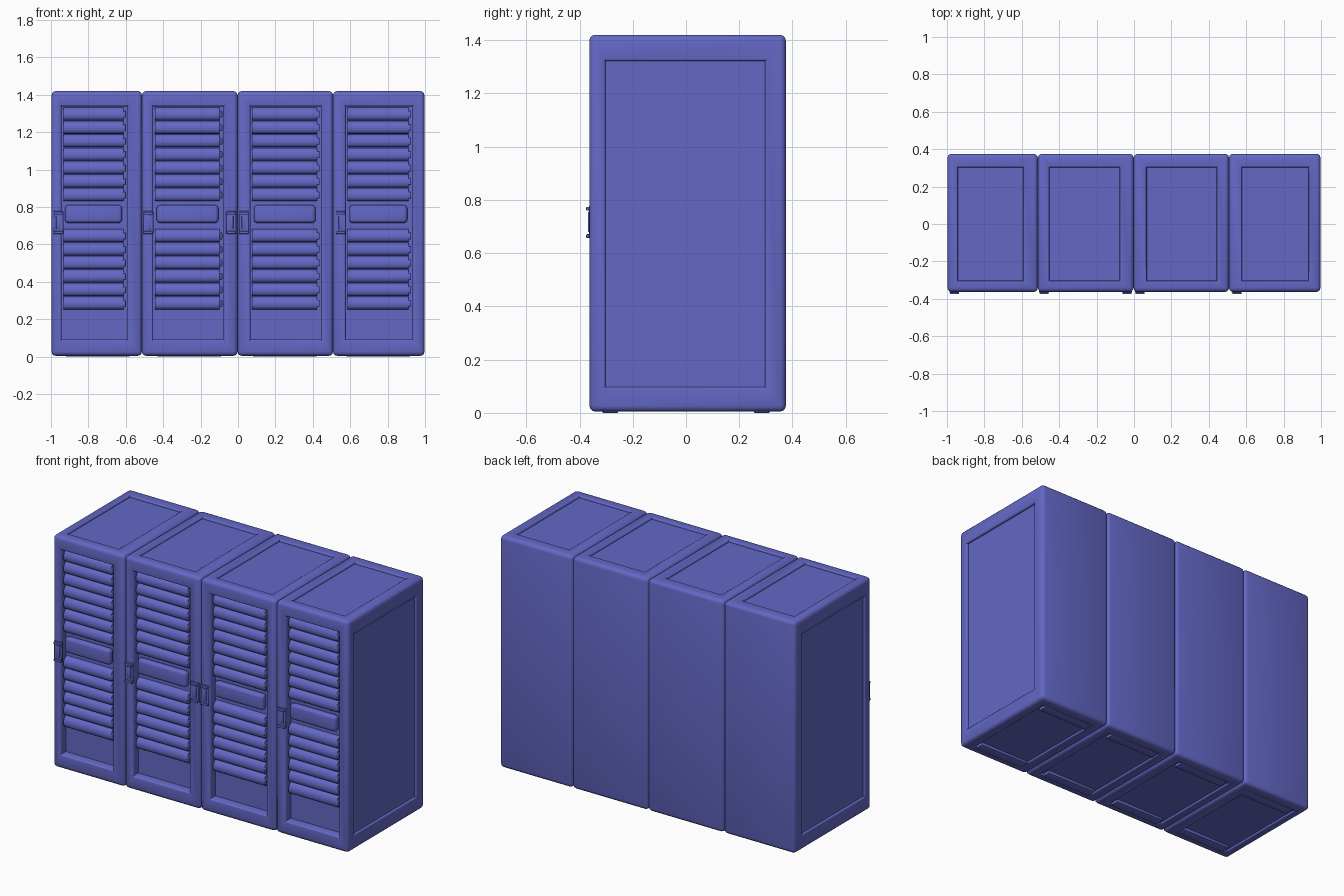
import bpy, bmesh, math
from mathutils import Vector

if "Cube" in bpy.data.objects:
    bpy.data.objects.remove(bpy.data.objects["Cube"])

blue = bpy.data.materials.new("indigo_blue")
blue.diffuse_color = (0.126, 0.138, 0.56, 1)
blue.use_nodes = True
blue.node_tree.nodes["Principled BSDF"].inputs["Base Color"].default_value = blue.diffuse_color

Y0, Y1, TOP = -0.363, 0.375, 1.42
# cabinet x range, front opening x range, handle centres
CABINETS = [
    ((-0.997, -0.514), (-0.94, -0.595), [-0.96]),
    ((-0.514, -0.002), (-0.45, -0.08), [-0.48, -0.037]),
    ((-0.002, 0.508), (0.07, 0.44), [0.032]),
    ((0.508, 0.997), (0.58, 0.93), [0.55]),
]


def finish(bm, name, angle=40):
    bmesh.ops.recalc_face_normals(bm, faces=bm.faces)
    me = bpy.data.meshes.new(name)
    bm.to_mesh(me)
    bm.free()
    me.materials.append(blue)
    ob = bpy.data.objects.new(name, me)
    bpy.context.collection.objects.link(ob)
    bpy.ops.object.select_all(action='DESELECT')
    ob.select_set(True)
    bpy.context.view_layer.objects.active = ob
    bpy.ops.object.shade_smooth_by_angle(angle=math.radians(angle))
    return ob


def box_bm(lo, hi, bevel, segs=3):
    bm = bmesh.new()
    bmesh.ops.create_cube(bm, size=1)
    for v in bm.verts:
        v.co = Vector([l + (c + 0.5) * (h - l) for c, l, h in zip(v.co, lo, hi)])
    if bevel:
        bmesh.ops.bevel(bm, geom=bm.edges[:], offset=bevel, segments=segs,
                        profile=0.5, affect='EDGES')
    return bm


def recess(bm, direction, lo, hi, depth):
    """Inset the big face looking along direction to the lo-hi rectangle, then sink it."""
    d = Vector(direction)
    bm.normal_update()
    f = max((f for f in bm.faces if f.normal.dot(d) > 0.99), key=lambda f: f.calc_area())
    lip = min(0.012, depth * 0.6)
    bmesh.ops.inset_individual(bm, faces=[f], thickness=0.02, depth=0)
    c = f.calc_center_median()
    for v in f.verts:
        for a in range(3):
            if abs(d[a]) < 0.5:
                v.co[a] = lo[a] - lip if v.co[a] < c[a] else hi[a] + lip
    # rounded lip followed by a straight wall
    bmesh.ops.inset_individual(bm, faces=[f], thickness=lip * 0.6, depth=-lip * 0.3)
    bmesh.ops.inset_individual(bm, faces=[f], thickness=lip * 0.4, depth=-lip * 0.7)
    if depth > lip:
        bmesh.ops.inset_individual(bm, faces=[f], thickness=0.0005, depth=lip - depth)


def slat(name, x0, x1, z0, z1):
    """Louver: drooping rounded profile in the yz plane, extruded along x."""
    yb, h = Y0 + 0.047, z1 - z0
    prof = [(yb, z1)]
    for i in range(1, 8):
        t = math.pi * i / 8
        prof.append((yb - 0.030 * math.sin(t) ** 0.8 - 0.004,
                     z0 + h * (0.5 + 0.5 * math.cos(t)) - 0.006 * math.sin(t)))
    prof.append((yb, z0))
    bm = bmesh.new()
    f = bm.faces.new([bm.verts.new((x0, y, z)) for y, z in prof])
    ext = bmesh.ops.extrude_face_region(bm, geom=[f])
    vs = [g for g in ext['geom'] if isinstance(g, bmesh.types.BMVert)]
    bmesh.ops.translate(bm, verts=vs, vec=(x1 - x0, 0, 0))
    finish(bm, name, 50)


for n, ((x0, x1), (a, b), handles) in enumerate(CABINETS, 1):
    # cabinet shell with recessed front, top, bottom and outer side panels
    bm = box_bm((x0, Y0, 0.005), (x1, Y1, TOP), 0.022)
    lo, hi = (a, -0.30, 0.095), (b, 0.30, 1.335)
    recess(bm, (0, -1, 0), lo, hi, 0.05)
    recess(bm, (0, 0, 1), lo, hi, 0.012)
    recess(bm, (0, 0, -1), lo, hi, 0.012)
    if n == 1:
        recess(bm, (-1, 0, 0), (0, -0.30, 0.10), (0, 0.295, 1.32), 0.014)
    if n == 4:
        recess(bm, (1, 0, 0), (0, -0.30, 0.10), (0, 0.295, 1.32), 0.014)
    finish(bm, f"cabinet_{n}")

    # louvers above and below the middle bar, each with an end knob
    rows = [1.333 - 0.072 * i for i in range(7)] + [0.682 - 0.072 * i for i in range(6)]
    for i, z in enumerate(rows):
        slat(f"louver_{n}_{i + 1}", a + 0.006, b - 0.018, z - 0.069, z)
        finish(box_bm((b - 0.019, Y0 + 0.012, z - 0.055), (b - 0.004, Y0 + 0.049, z - 0.018),
                      0.005, 2), f"louver_knob_{n}_{i + 1}")

    # wide middle bar
    finish(box_bm((a + 0.015, Y0 + 0.008, 0.715), (b - 0.025, Y0 + 0.052, 0.81), 0.018, 4),
           f"middle_bar_{n}")

    # door handles: bezel, grip and two mounting studs
    for k, hx in enumerate(handles, 1):
        finish(box_bm((hx - 0.027, Y0 - 0.002, 0.657), (hx + 0.027, Y0 + 0.01, 0.778), 0.002, 1),
               f"handle_plate_{n}_{k}")
        finish(box_bm((hx - 0.012, Y0 - 0.006, 0.68), (hx + 0.012, Y0 + 0.008, 0.755), 0.003, 2),
               f"handle_grip_{n}_{k}")
        for s, z in (("lower", 0.664), ("upper", 0.767)):
            finish(box_bm((hx - 0.024, -0.375, z - 0.007), (hx + 0.024, Y0 + 0.005, z + 0.007),
                          0.003, 2), f"handle_stud_{s}_{n}_{k}")

# low feet under the front corners
for x in (-0.75, -0.26, 0.25, 0.75):
    for s in (-1, 1):
        finish(box_bm((x - 0.17, s * 0.285 - 0.03, 0), (x + 0.17, s * 0.285 + 0.03, 0.02), 0.004, 2),
               "foot")
